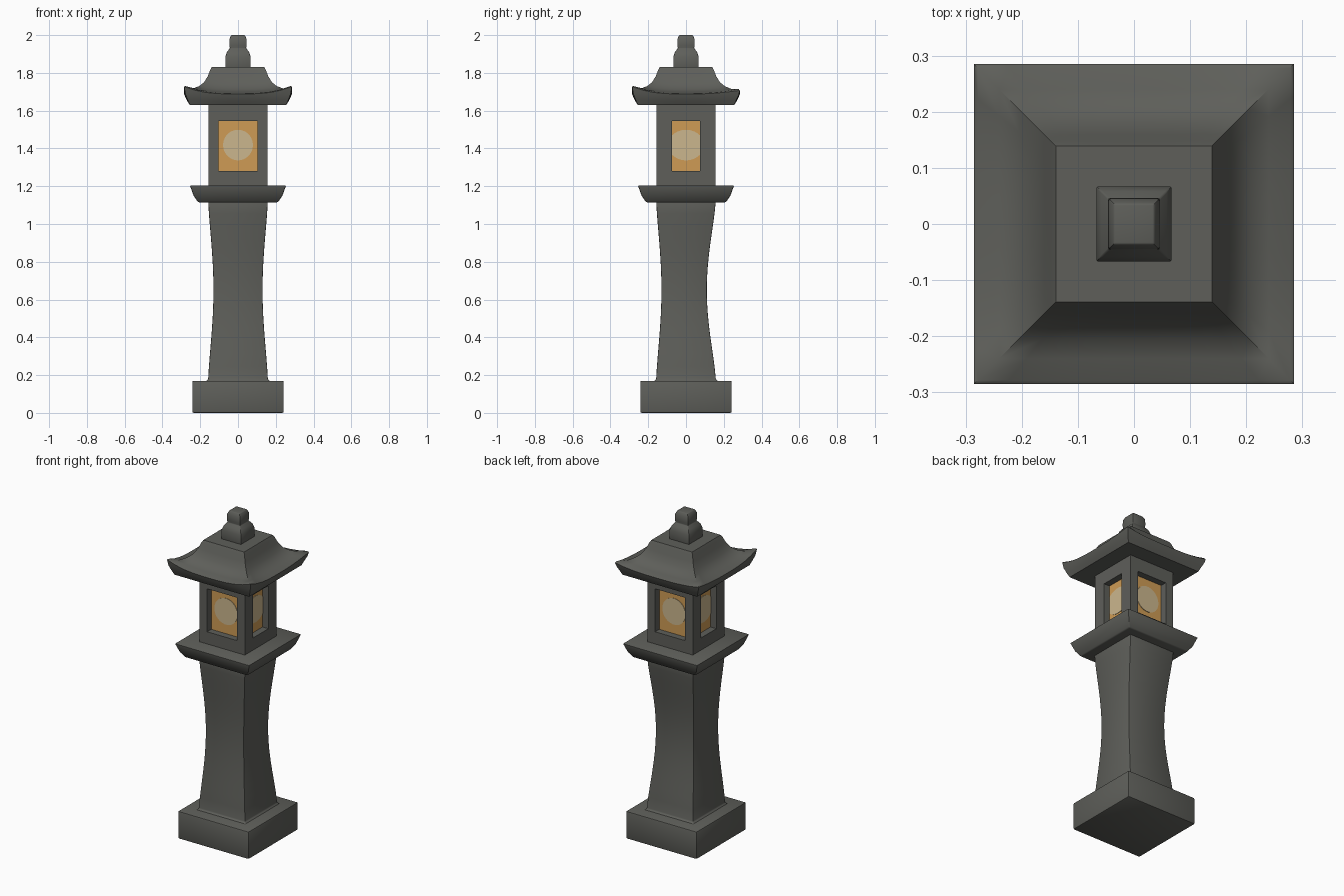
import bpy, bmesh, math
from mathutils import Vector

if "Cube" in bpy.data.objects:
    bpy.data.objects.remove(bpy.data.objects["Cube"])


def material(name, rgb):
    m = bpy.data.materials.new(name)
    m.diffuse_color = (*rgb, 1)
    m.use_nodes = True
    m.node_tree.nodes["Principled BSDF"].inputs["Base Color"].default_value = m.diffuse_color
    return m


STONE = material("dark_stone", (0.112, 0.114, 0.102))
AMBER = material("amber_window", (0.62, 0.33, 0.09))
CREAM = material("cream_glow", (0.60, 0.47, 0.27))


def finish(name, bm, mats, bevel=0.0, angle=35):
    bmesh.ops.remove_doubles(bm, verts=bm.verts, dist=1e-5)
    bmesh.ops.recalc_face_normals(bm, faces=bm.faces)
    if bevel:
        sharp = [e for e in bm.edges if len(e.link_faces) == 2
                 and e.calc_face_angle() > math.radians(40)]
        bmesh.ops.bevel(bm, geom=sharp, offset=bevel, segments=2,
                        affect='EDGES', profile=0.5, clamp_overlap=True)
    me = bpy.data.meshes.new(name)
    bm.to_mesh(me)
    bm.free()
    for m in mats:
        me.materials.append(m)
    ob = bpy.data.objects.new(name, me)
    bpy.context.collection.objects.link(ob)
    bpy.ops.object.select_all(action='DESELECT')
    ob.select_set(True)
    bpy.context.view_layer.objects.active = ob
    bpy.ops.object.shade_smooth_by_angle(angle=math.radians(angle))
    return ob


def loft(bm, rings, cap_start=True, cap_end=True):
    """Skin a list of closed rings; returns the end cap."""
    vs = [[bm.verts.new(p) for p in r] for r in rings]
    n = len(vs[0])
    for a, b in zip(vs, vs[1:]):
        for i in range(n):
            j = (i + 1) % n
            bm.faces.new((a[i], a[j], b[j], b[i]))
    if cap_start:
        bm.faces.new(vs[0][::-1])
    return bm.faces.new(vs[-1]) if cap_end else None


def square(h, z, back=None):
    b = h if back is None else back
    return [(-h, -h, z), (h, -h, z), (h, b, z), (-h, b, z)]


def tower(name, profile, bevel):
    bm = bmesh.new()
    loft(bm, [square(*p) for p in profile])
    return finish(name, bm, [STONE], bevel)


# Plinth, platform and finial: square sections stacked along z
tower("base", [(0.242, 0.0), (0.242, 0.17)], 0.008)
tower("platform", [(0.212, 1.115), (0.235, 1.15), (0.255, 1.205)], 0.006)
tower("finial", [(0.067, 1.82), (0.067, 1.885), (0.058, 1.912), (0.043, 1.93),
                 (0.046, 1.945), (0.045, 1.98), (0.036, 2.0)], 0.003)

# Waisted column, hollowed a little deeper at the back
steps = 14
prof = [(0.172, 0.165)]
for i in range(steps + 1):
    t = i / steps
    w = math.sin(math.pi * t) ** 1.3
    prof.append((0.158 - 0.028 * w, 0.178 + 0.945 * t, 0.158 - 0.048 * w))
tower("column", prof, 0.004)


# Curved roof with lifted corners
def roof_ring(h, mid, corner, back_drop=0.0, n=10):
    pts = []
    for dx, dy in ((0, -1), (1, 0), (0, 1), (-1, 0)):
        for i in range(n):
            s = -1 + 2 * i / n
            x, y = h * (dx - dy * s), h * (dy + dx * s)
            z = mid + (corner - mid) * abs(s) ** 3
            if y > 0:
                z -= back_drop * abs(s) ** 3 * (y / h)
            pts.append((x, y, z))
    return pts


bm = bmesh.new()
loft(bm, [roof_ring(*r) for r in (
    (0.255, 1.63, 1.63), (0.268, 1.65, 1.66), (0.279, 1.672, 1.69, 0.006),
    (0.285, 1.688, 1.727, 0.02), (0.278, 1.692, 1.73, 0.015),
    (0.24, 1.698, 1.717, 0.002), (0.205, 1.713, 1.73), (0.18, 1.74, 1.75),
    (0.16, 1.778, 1.782), (0.148, 1.812, 1.814), (0.139, 1.83, 1.83))])
finish("roof", bm, [STONE], 0, 38)

# Lamp housing: four walls with recessed windows, wide front/back, narrow sides
WALL, DEPTH, Z0, Z1 = 0.155, 0.115, 1.20, 1.64


def on_side(k, u, d, z):
    a = k * math.pi / 2
    c, s = math.cos(a), math.sin(a)
    return Vector((u * c + d * s, u * s - d * c, z))


def rect(k, w, d, z0, z1):
    return [on_side(k, u, d, z) for u, z in ((-w, z0), (w, z0), (w, z1), (-w, z1))]


bm = bmesh.new()
for k in range(4):
    w = 0.102 if k % 2 == 0 else 0.075
    pane = loft(bm, [rect(k, WALL, WALL, Z0, Z1), rect(k, w, WALL, 1.28, 1.545),
                     rect(k, w, DEPTH, 1.28, 1.545)], cap_start=False)
    pane.material_index = 1
finish("lamp_housing", bm, [STONE, AMBER])

# Pale glow discs on the panes, trimmed by the narrow side windows
for k, side in enumerate(("front", "right", "back", "left")):
    wide = k % 2 == 0
    rx, lim = (0.079, 0.1) if wide else (0.095, 0.0745)
    bm = bmesh.new()
    rings = []
    for d in (DEPTH - 0.002, DEPTH + 0.003):
        ring = []
        for i in range(32):
            a = 2 * math.pi * (i + 0.5) / 32
            u = max(-lim, min(lim, rx * math.cos(a)))
            ring.append(on_side(k, u, d, 1.418 + 0.081 * math.sin(a)))
        rings.append(ring)
    loft(bm, rings)
    finish("glow_disc_" + side, bm, [CREAM])
